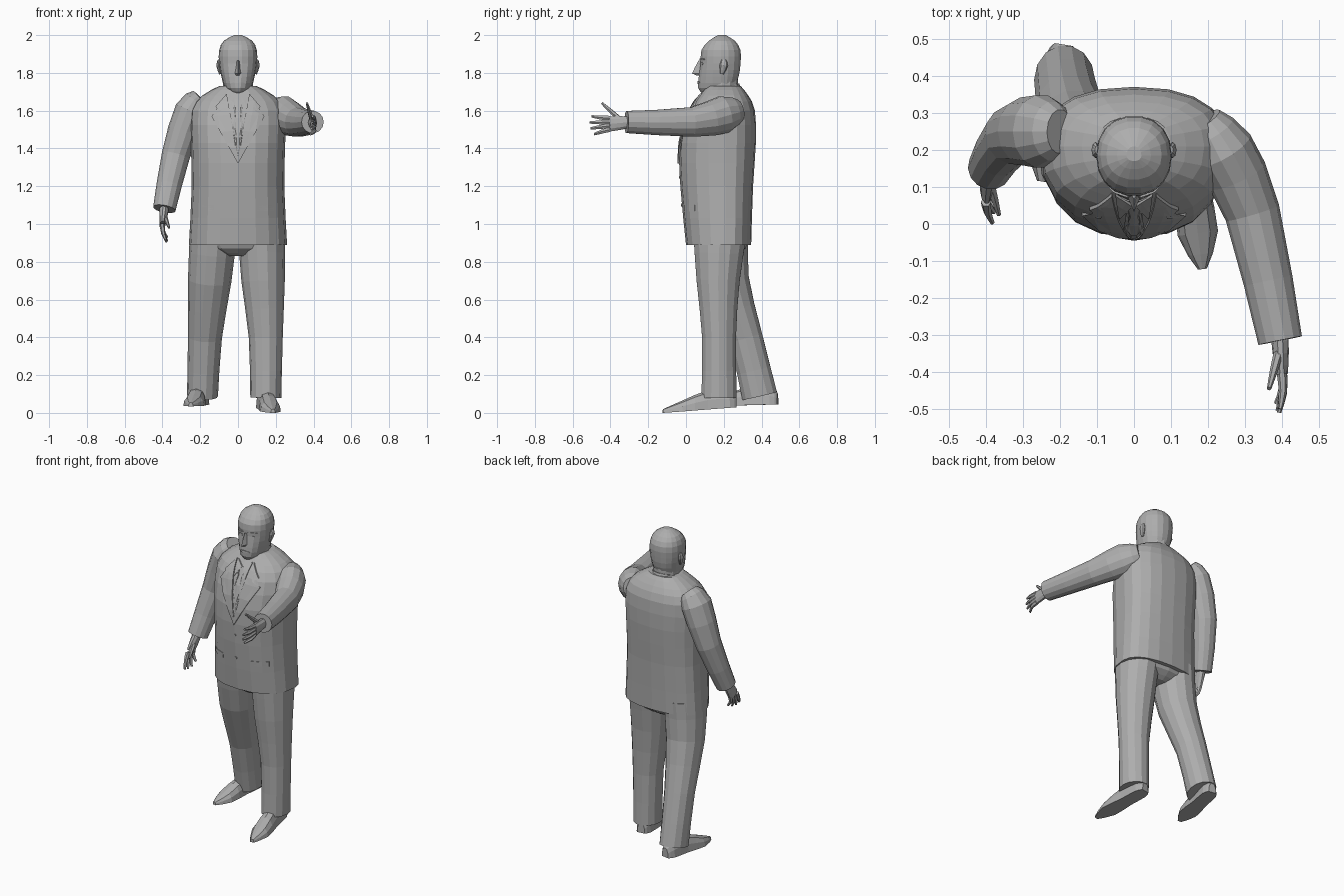
import bpy, bmesh, math
from mathutils import Vector
from mathutils.bvhtree import BVHTree

cube = bpy.data.objects.get("Cube")
if cube:
    bpy.data.objects.remove(cube, do_unlink=True)

GREY = (.42, .42, .42, 1)
grey = bpy.data.materials.new("plain_grey")
grey.use_nodes = True
grey.diffuse_color = GREY
grey.node_tree.nodes["Principled BSDF"].inputs["Base Color"].default_value = GREY

SIDEWAYS, BACK, UP = Vector((1, 0, 0)), Vector((0, 1, 0)), Vector((0, 0, 1))
SIDES = (("left", 1), ("right", -1))


def finish(name, bm):
    bmesh.ops.recalc_face_normals(bm, faces=bm.faces)
    mesh = bpy.data.meshes.new(name)
    bm.to_mesh(mesh)
    bm.free()
    mesh.materials.append(grey)
    obj = bpy.data.objects.new(name, mesh)
    bpy.context.collection.objects.link(obj)
    return obj


def skin(name, rings):
    """Bridge closed rings of points and cap both ends."""
    bm = bmesh.new()
    loops = [[bm.verts.new(p) for p in ring] for ring in rings]
    for low, high in zip(loops, loops[1:]):
        for i in range(len(low)):
            bm.faces.new((low[i - 1], low[i], high[i], high[i - 1]))
    bm.faces.new(loops[0])
    bm.faces.new(loops[-1])
    return finish(name, bm)


def refine(rows):
    """Add one curved in-between row after each control row."""
    rows = [Vector(row) for row in rows]
    result = []
    for k in range(len(rows) - 1):
        before, after = rows[max(k - 1, 0)], rows[min(k + 2, len(rows) - 1)]
        middle = (rows[k] + rows[k + 1]) * 9 / 16 - (before + after) / 16
        result += [rows[k], middle]
    return result + [rows[-1]]


def circle(count):
    return [math.tau * i / count for i in range(count)]


def power(value, exponent):
    return math.copysign(abs(value) ** exponent, value)


def stack(name, rows, mid_y, sides=20, square=.85):
    """Level rings from rows of height, half width, front y and back y."""
    rings = []
    for z, half, front, back in refine(rows):
        ring = []
        for angle in circle(sides):
            s = power(math.sin(angle), square)
            reach = back - mid_y if s > 0 else mid_y - front
            ring.append((half * power(math.cos(angle), square), mid_y + s * reach, z))
        rings.append(ring)
    return skin(name, rings)


def tube(name, path, sizes, ref, sides=12):
    """Limb along a path; each size is a half width and half depth framed by ref."""
    rows = refine([(*point, *size) for point, size in zip(path, sizes)])
    centres = [Vector(row[:3]) for row in rows]
    rings = []
    for k, centre in enumerate(centres):
        ahead = centres[min(k + 1, len(centres) - 1)] - centres[max(k - 1, 0)]
        side = ref.cross(ahead).normalized()
        depth = ahead.normalized().cross(side)
        rings.append([centre + side * rows[k][3] * math.cos(angle)
                      + depth * rows[k][4] * math.sin(angle) for angle in circle(sides)])
    return skin(name, rings)


def plate(name, outline, target, lift=.006, mirror=1):
    """Thin front detail, outlined in x and z, laid over a target part."""
    bm = bmesh.new()
    bm.faces.new([bm.verts.new((x * mirror, -1, z)) for x, z in outline])
    bmesh.ops.triangulate(bm, faces=bm.faces)
    bmesh.ops.subdivide_edges(bm, edges=bm.edges, cuts=2, use_grid_fill=True)
    source = bmesh.new()
    source.from_mesh(target.data)
    tree = BVHTree.FromBMesh(source)
    source.free()
    for vert in bm.verts:
        hit = tree.ray_cast(vert.co, BACK)[0] or tree.find_nearest(vert.co)[0]
        vert.co.y = hit.y - lift
    border = [edge for edge in bm.edges if edge.is_boundary]
    for item in bmesh.ops.extrude_edge_only(bm, edges=border)["geom"]:
        if isinstance(item, bmesh.types.BMVert):
            item.co.y += lift + .002
    return finish(name, bm)


def oval(name, x, z, half_width, half_height, target, lift, mirror=1):
    outline = [(x + half_width * math.cos(a), z + half_height * math.sin(a)) for a in circle(8)]
    return plate(name, outline, target, lift, mirror)


# Jacket body
jacket = stack("jacket", [
    (.89, .26, 0, .345), (1.2, .245, -.03, .355), (1.43, .25, -.033, .37),
    (1.6, .25, .015, .365), (1.68, .19, .07, .33), (1.73, .1, .11, .29)], mid_y=.21)

# Lapels, shirt collar, pocket flaps, tie and buttons
for word, m in SIDES:
    plate(word + "_lapel", [(.06, 1.69), (.12, 1.62), (.09, 1.6), (.14, 1.57),
                            (0, 1.32), (0, 1.37), (.04, 1.58)], jacket, .009, m)
    plate(word + "_shirt_collar", [(.005, 1.66), (.05, 1.69), (.04, 1.6)], jacket, .007, m)
    plate(word + "_pocket_flap", [(.1, 1.1), (.19, 1.1), (.19, 1.07), (.1, 1.07)],
          jacket, .003, m)
plate("tie", [(-.02, 1.66), (.02, 1.66), (.01, 1.61), (.03, 1.5),
              (0, 1.36), (-.03, 1.5), (-.01, 1.61)], jacket)
for z in (1.25, 1.1):
    oval("jacket_button", 0, z, .008, .008, jacket, .005)

# Neck, shirt collar band and head
tube("neck", [(0, .19, 1.66), (0, .19, 1.8)], [(.08, .085)] * 2, BACK)
tube("shirt_collar_band", [(0, .2, 1.66), (0, .185, 1.72)], [(.095, .105), (.086, .1)], BACK)
head = stack("head", [
    (1.69, .04, .085, .2), (1.72, .07, .063, .25), (1.78, .088, .066, .28),
    (1.85, .1, .076, .29), (1.92, .1, .08, .29), (1.97, .075, .12, .26),
    (2, .02, .17, .21)], mid_y=.185, sides=18, square=.92)

# Nose, mouth, ears, eyes and brows
skin("nose", [[(-half, .085, z), (0, tip, z), (half, .085, z)] for half, tip, z in
              ((.018, .06, 1.785), (.022, .032, 1.797), (.015, .045, 1.825), (.01, .066, 1.865))])
oval("mouth", 0, 1.75, .035, .008, head, .004)
for word, m in SIDES:
    tube(word + "_ear", [(m * .095, .19, 1.795), (m * .104, .2, 1.84), (m * .1, .2, 1.87)],
         [(.006, .01), (.011, .022), (.006, .012)], BACK, 8)
    oval(word + "_eye", .038, 1.848, .018, .007, head, .003, m)
    oval(word + "_brow", .042, 1.872, .026, .005, head, .006, m)

# Sleeves
SLEEVE = [(.05, .06), (.085, .1), (.075, .08), (.06, .06)]
tube("left_sleeve", [(.19, .28, 1.6), (.24, .2, 1.58), (.32, .03, 1.54), (.395, -.315, 1.54)],
     SLEEVE, UP, 14)
tube("right_sleeve", [(-.2, .25, 1.67), (-.25, .25, 1.6), (-.33, .24, 1.36), (-.39, .15, 1.08)],
     SLEEVE, BACK, 14)


def hand(word, wrist, knuckle, along, spread, curl, thumb, ref):
    """Palm, four fingers fanned along spread and bent by curl, and a thumb."""
    wrist, knuckle, along, spread, curl, thumb = map(
        Vector, (wrist, knuckle, along, spread, curl, thumb))
    tube(word + "_palm", [wrist, wrist.lerp(knuckle, .5), knuckle],
         [(.024, .03), (.022, .038), (.016, .042)], ref, 10)
    digit = [(.014, .015), (.011, .012), (.006, .007)]
    for i, length in enumerate((.95, 1.05, 1, .8)):
        fan = spread * (1.5 - i)
        base = knuckle + fan * .02
        joint = base + along * length / 2 + fan * .005
        tip = base + along * length + fan * .012 + curl * (1 + i / 3)
        tube(f"{word}_finger_{i + 1}", [base, joint, tip], digit, ref, 6)
    root = wrist.lerp(knuckle, .35)
    tube(word + "_thumb", [root, root.lerp(thumb, .55), thumb], digit, ref, 6)


# Hands
hand("left", wrist=(.393, -.29, 1.54), knuckle=(.4, -.405, 1.53), along=(.005, -.1, -.008),
     spread=UP, curl=(-.01, 0, 0), thumb=(.365, -.445, 1.64), ref=UP)
hand("right", wrist=(-.39, .145, 1.09), knuckle=(-.4, .09, .995), along=(.008, -.04, -.085),
     spread=-BACK, curl=(.01, 0, 0), thumb=(-.365, .025, .98), ref=BACK)

# Trousers
LEG = [(.125, .145), (.115, .117), (.09, .092), (.082, .096)]
tube("left_trouser_leg", [(.125, .18, .95), (.133, .17, .7), (.147, .175, .4), (.147, .175, .08)],
     LEG, BACK, 14)
tube("right_trouser_leg", [(-.13, .19, .95), (-.15, .22, .7), (-.175, .315, .4), (-.188, .39, .09)],
     LEG, BACK, 14)
stack("trouser_seat", [(.83, .06, .1, .26), (.87, .2, .05, .315), (.93, .24, .03, .33)],
      mid_y=.18, sides=16)


def shoe(name, heel, toe):
    """Domed sections lofted from heel to toe."""
    heel, toe = Vector(heel), Vector(toe)
    side = (toe - heel).cross(UP).normalized()
    rings = []
    for along, half, height in refine([(0, .025, .06), (.1, .045, .095), (.4, .046, .1),
                                       (.75, .055, .055), (1, .012, .02)]):
        centre = heel.lerp(toe, along)
        rings.append([centre + side * half * power(math.cos(a), .7) + UP * height * math.sin(a)
                      for a in (math.pi * i / 6 for i in range(7))])
    return skin(name, rings)


# Shoes
shoe("left_shoe", heel=(.135, .265, .03), toe=(.185, -.122, 0))
shoe("right_shoe", heel=(-.19, .485, .045), toe=(-.25, .115, .035))
